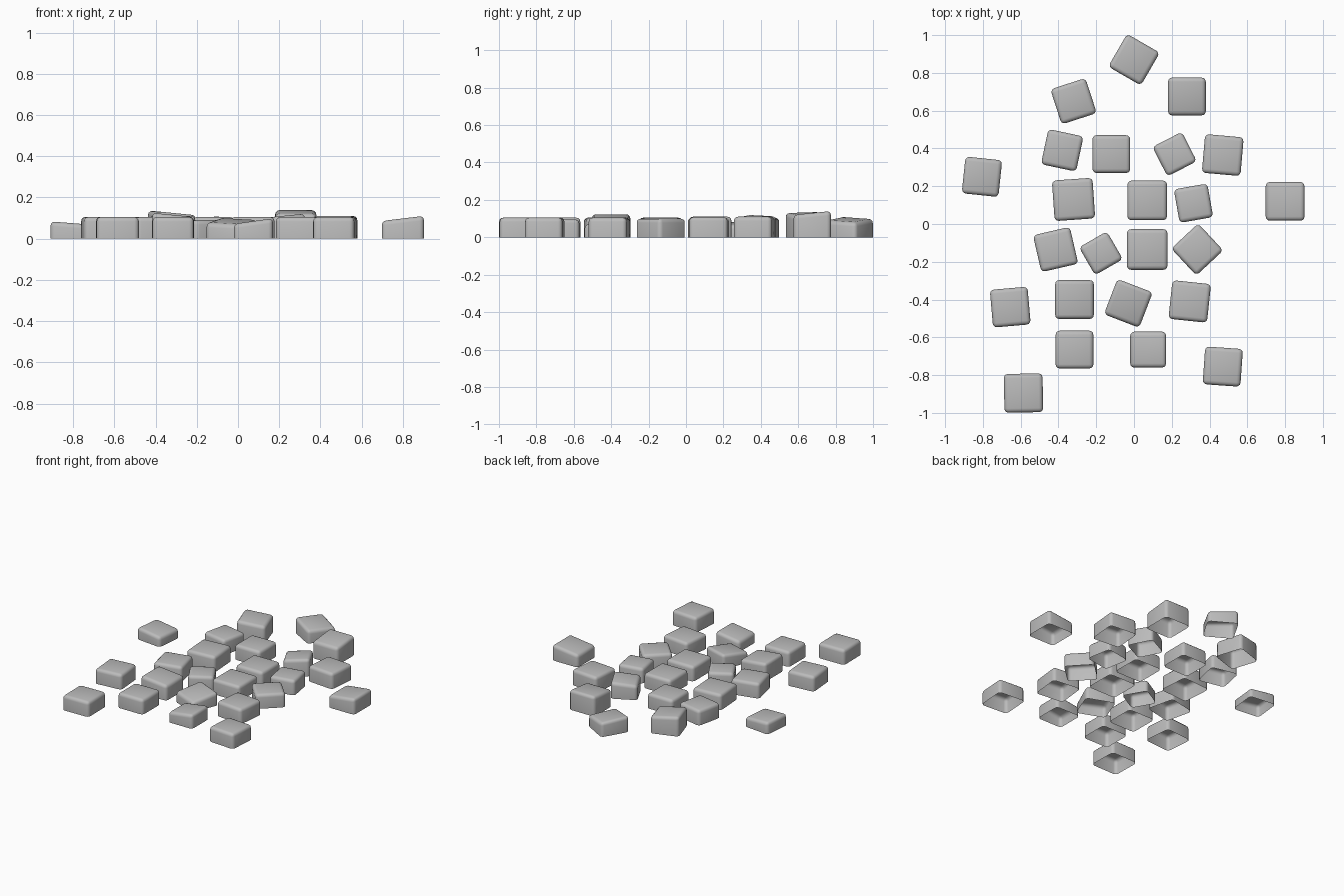
import bpy
import bmesh
from math import radians
from mathutils import Matrix

# Remove the default object only
default_object = bpy.data.objects.get("Cube")
if default_object:
    bpy.data.objects.remove(default_object, do_unlink=True)

# One plain stone colour
stone_grey = bpy.data.materials.new("stone_grey")
stone_grey.use_nodes = True
grey = (0.5, 0.5, 0.5, 1.0)
stone_grey.diffuse_color = grey
for node in stone_grey.node_tree.nodes:
    if node.type == "BSDF_PRINCIPLED":
        node.inputs["Base Color"].default_value = grey
        node.inputs["Roughness"].default_value = 0.8


def add_stone(name, x, y, size, turn=0, height=10.5, slope_x=0, slope_y=0):
    """Rounded paving stone, open underneath.

    Lengths are in hundredths of a unit, turn is in degrees, and the slopes
    are the percentage rise of the top face along each axis.
    """
    bm = bmesh.new()
    bmesh.ops.create_cube(bm, size=1.0)
    spin = Matrix.Rotation(radians(turn), 4, "Z")
    scale = Matrix.Diagonal((size / 100, size / 100, 1.0, 1.0))
    bmesh.ops.transform(bm, matrix=spin @ scale, verts=bm.verts)

    # Flat foot on the ground, tilted top
    for vert in bm.verts:
        if vert.co.z < 0:
            vert.co.z = 0
        else:
            rise = vert.co.x * slope_x + vert.co.y * slope_y
            vert.co.z = (height + rise) / 100

    # Round the top rim and the upright corners, with the rim softer
    upright = [e for e in bm.edges
               if abs(e.verts[0].co.z - e.verts[1].co.z) > 0.04]
    rim = [e for e in bm.edges if all(v.co.z > 0.01 for v in e.verts)]
    bmesh.ops.bevel(bm, geom=upright + rim, offset=0.022, segments=3,
                    profile=0.5, affect="EDGES", clamp_overlap=True)

    # Open the underside
    underside = [f for f in bm.faces if all(v.co.z < 0.001 for v in f.verts)]
    bmesh.ops.delete(bm, geom=underside, context="FACES")
    for face in bm.faces:
        face.smooth = True

    mesh = bpy.data.meshes.new(name)
    bm.to_mesh(mesh)
    bm.free()
    mesh.materials.append(stone_grey)
    stone = bpy.data.objects.new(name, mesh)
    stone.location = (x / 100, y / 100, 0)
    bpy.context.collection.objects.link(stone)
    return stone


# Stones by group along the path: x, y, size, turn, height, slopes
path = {
    "far_end_stone": [
        (0, 87, 20, -30, 9.5, -12),
        (-32, 65, 19.5, 18, 12.5, -10),
        (28, 67.5, 20, 0, 13, 0, 10),
    ],
    "upper_row_stone": [
        (-38, 39, 19, -12),
        (-12, 37, 20),
        (21.5, 37, 17.5, 27, 11, 10),
        (47, 36.5, 20.5, -5, 11),
    ],
    "middle_row_stone": [
        (-32, 13, 21.5, 4, 11),
        (7, 12.5, 21),
        (31.5, 11, 18, 10),
    ],
    "lower_row_stone": [
        (-41.5, -13.5, 20, 13),
        (-17.5, -15.5, 17, 30, 9),
        (7, -13.5, 21.5),
        (33.5, -13.5, 19.5, -47, 10),
    ],
    "near_row_stone": [
        (-65.5, -44, 20, 5),
        (-31.5, -40, 20.5, 0, 11.5, -10),
        (-3, -42, 20, -21, 8.5, 0, 14),
        (29.5, -41, 20.5, -6),
    ],
    "near_end_stone": [
        (-31.5, -66.5, 20),
        (7.5, -66.5, 19, 0, 8.5, 14),
        (47, -75.5, 20, -4),
        (-58.5, -89.5, 20.5, 1),
    ],
    "outlying_stone": [
        (-80.5, 25, 19.5, -6, 7.5, -8),
        (80, 12, 20.5, 0, 9.8, 12),
    ],
}

for group, stones in path.items():
    for number, values in enumerate(stones, start=1):
        add_stone(f"{group}_{number}", *values)
